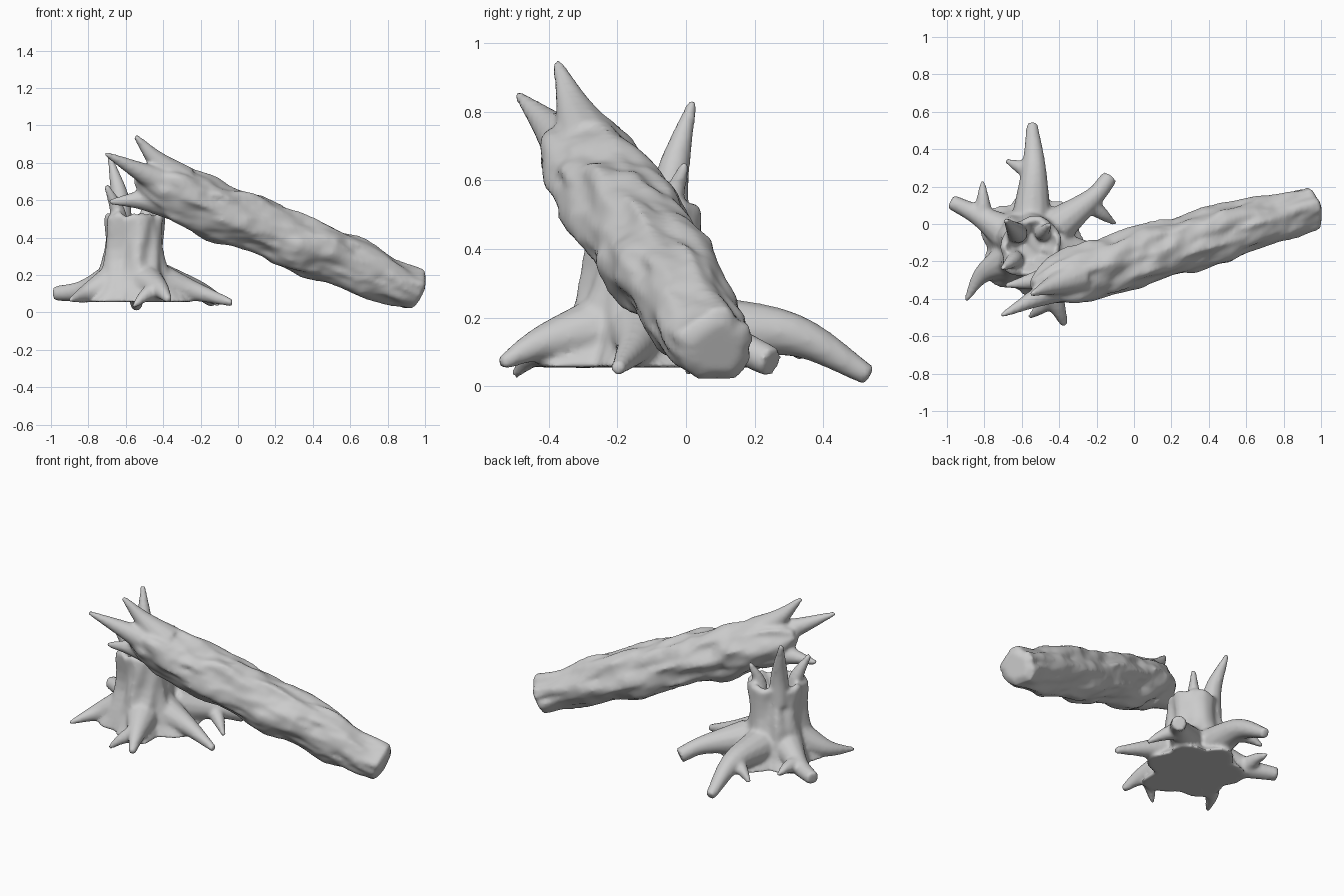
import bpy, bmesh, math
from mathutils import Vector, noise

if "Cube" in bpy.data.objects:
    bpy.data.objects.remove(bpy.data.objects["Cube"])


def catmull(p, t):
    """Sample a smooth path of (x, y, z, radius) points."""
    i = min(int(t), len(p) - 2)
    f = t - i
    b, c = p[i], p[i + 1]
    a = p[i - 1] if i > 0 else 2 * b - c
    d = p[i + 2] if i + 2 < len(p) else 2 * c - b
    return 0.5 * (2 * b + (c - a) * f + (2 * a - 5 * b + 4 * c - d) * f * f
                  + (3 * b - a - 3 * c + d) * f ** 3)


def node(pos, r):
    return Vector((*pos, r))


def bridge(bm, rings):
    n = len(rings[0])
    for r0, r1 in zip(rings, rings[1:]):
        for k in range(n):
            bm.faces.new((r0[k], r0[(k + 1) % n], r1[(k + 1) % n], r1[k]))
    bm.faces.new(rings[0][::-1])
    bm.faces.new(rings[-1])


def tube(bm, pts, sides=12, steps=6, rough=0.0):
    """Closed tapering tube along a path, with optional bark lumps."""
    n = (len(pts) - 1) * steps
    s = [catmull(pts, i / steps) for i in range(n + 1)]
    rings = []
    for i, q in enumerate(s):
        c = q.xyz
        t = (s[min(i + 1, n)].xyz - s[max(i - 1, 0)].xyz).normalized()
        up = Vector((0, 0, 1)) if abs(pts[-1].z - pts[0].z) < 0.17 or rough else Vector((0, 1, 0.3))
        u = t.cross(up).normalized()
        v = u.cross(t)
        ring = []
        for k in range(sides):
            a = 2 * math.pi * k / sides
            d = u * math.cos(a) + v * math.sin(a)
            r = max(q.w, 0.008)
            if rough:
                broad = noise.noise(d * 1.9 + c * 4)
                fine = noise.noise(d * 3.5 + c * 9)
                r *= 1 + rough * (broad + 0.6 * fine)
            ring.append(bm.verts.new(c + d * r))
        rings.append(ring)
    bridge(bm, rings)


def finish(bm, name):
    """Fuse all overlapping pieces into one organic skin."""
    bmesh.ops.recalc_face_normals(bm, faces=bm.faces)
    me = bpy.data.meshes.new(name)
    bm.to_mesh(me)
    bm.free()
    ob = bpy.data.objects.new(name, me)
    bpy.context.collection.objects.link(ob)
    rm = ob.modifiers.new("fuse", 'REMESH')
    rm.mode = 'VOXEL'
    rm.voxel_size = 0.012
    rm.use_smooth_shade = True
    sm = ob.modifiers.new("soften", 'SMOOTH')
    sm.factor = 0.5
    sm.iterations = 5


AXIS = Vector((-0.555, -0.125, 0))

# Roots: middle, tip, middle and tip radius, and an optional side branch tip
roots = [
    ((-0.535, 0.31, 0.15), (-0.545, 0.535, 0.03), 0.064, 0.03, (-0.685, 0.34, 0.08)),  # back
    ((-0.22, 0.14, 0.12), (-0.13, 0.25, 0.07), 0.055, 0.045, (-0.10, 0.0, 0.04)),      # back right
    ((-0.24, -0.15, 0.115), (-0.03, -0.2, 0.05), 0.055, 0.02, None),                   # right
    ((-0.42, -0.42, 0.125), (-0.37, -0.54, 0.065), 0.052, 0.02, (-0.56, -0.50, 0.03)), # front
    ((-0.81, -0.27, 0.10), (-0.90, -0.41, 0.065), 0.05, 0.012, None),                  # front left
    ((-0.83, 0.045, 0.115), (-0.98, 0.12, 0.10), 0.057, 0.04, (-0.81, 0.23, 0.12)),    # back left
]

# Stump body: flared towards the roots
bm = bmesh.new()
angles = [math.atan2(m[1] - AXIS.y, m[0] - AXIS.x) for m, *_ in roots]


def stump_ring(z, r, flare):
    ring = []
    for k in range(40):
        a = 2 * math.pi * k / 40
        d = Vector((math.cos(a), math.sin(a), 0))
        lobe = max(math.cos(a - b) for b in angles) ** 8
        wobble = noise.noise(d * 2.5 + Vector((0, 0, z * 5)))
        dz = 0.035 * noise.noise(d * 3 + AXIS) if z > 0.4 else 0
        off = d * (r + flare * lobe + 0.035 * wobble)
        off.x *= 0.96
        off.y *= 1.04
        ring.append(bm.verts.new(AXIS + off + Vector((0, 0, z + dz))))
    return ring


rings = []
for i in range(9):
    h = i / 8
    rings.append(stump_ring(0.055 + 0.455 * h, 0.152 + 0.06 * (1 - h) ** 2.4, 0.008 + 0.1 * (1 - h) ** 4))
# Hollow broken top
for i in range(3):
    rings.append(stump_ring(0.53 - 0.045 * i, 0.132 - 0.032 * i, 0))
bridge(bm, rings)

for mid, tip, rm, rt, branch in roots:
    mid = Vector(mid)
    start = AXIS.lerp(mid, 0.4)
    start.z = 0.165
    tube(bm, [node(start, 0.105), node(mid, rm), node(tip, rt)])
    if branch:
        base = start.lerp(mid, 0.85)
        bend = base.lerp(Vector(branch), 0.55) + Vector((0, 0, 0.01))
        tube(bm, [node(base, 0.055), node(bend, 0.034), node(branch, 0.012)])

# Upright splinters on the rim: tip and thickness
for tip, r in (((-0.685, 0.02, 0.83), 0.06), ((-0.705, -0.24, 0.68), 0.05), ((-0.45, 0.0, 0.65), 0.045)):
    tip = Vector(tip)
    out = tip - AXIS
    out.z = 0
    foot = AXIS + out.normalized() * 0.105 + Vector((0, 0, 0.42))
    bend = foot.lerp(tip, 0.45) - out * 0.17
    tube(bm, [node(foot, r), node(bend, r * 0.85), node(tip, 0.014)])
finish(bm, "stump")

# Fallen trunk: rough log leaning on the stump, with a rounded foot
bm = bmesh.new()
high, low = Vector((-0.54, -0.335, 0.73)), Vector((0.972, 0.09, 0.104))
girth = ((0, 0.04), (0.05, 0.10), (0.13, 0.143), (0.4, 0.153), (0.7, 0.143),
         (0.96, 0.115), (0.985, 0.11), (1, 0.075))
tube(bm, [node(high.lerp(low, t), r) for t, r in girth], sides=32, steps=8, rough=0.24)

# Torn splinters at the snapped end
core = high.lerp(low, 0.14)
along = (low - high).normalized()
for tip in ((-0.55, -0.375, 0.945), (-0.71, -0.49, 0.85), (-0.69, -0.33, 0.59)):
    tip = Vector(tip)
    # start inside the log, offset towards the side where the tip lies
    side = (tip - core) - along * (tip - core).dot(along)
    foot = core + side * 0.3
    bend = foot.lerp(tip, 0.52) - side * 0.06
    tube(bm, [node(foot, 0.10), node(bend, 0.052), node(tip, 0.013)])
finish(bm, "fallen_trunk")
